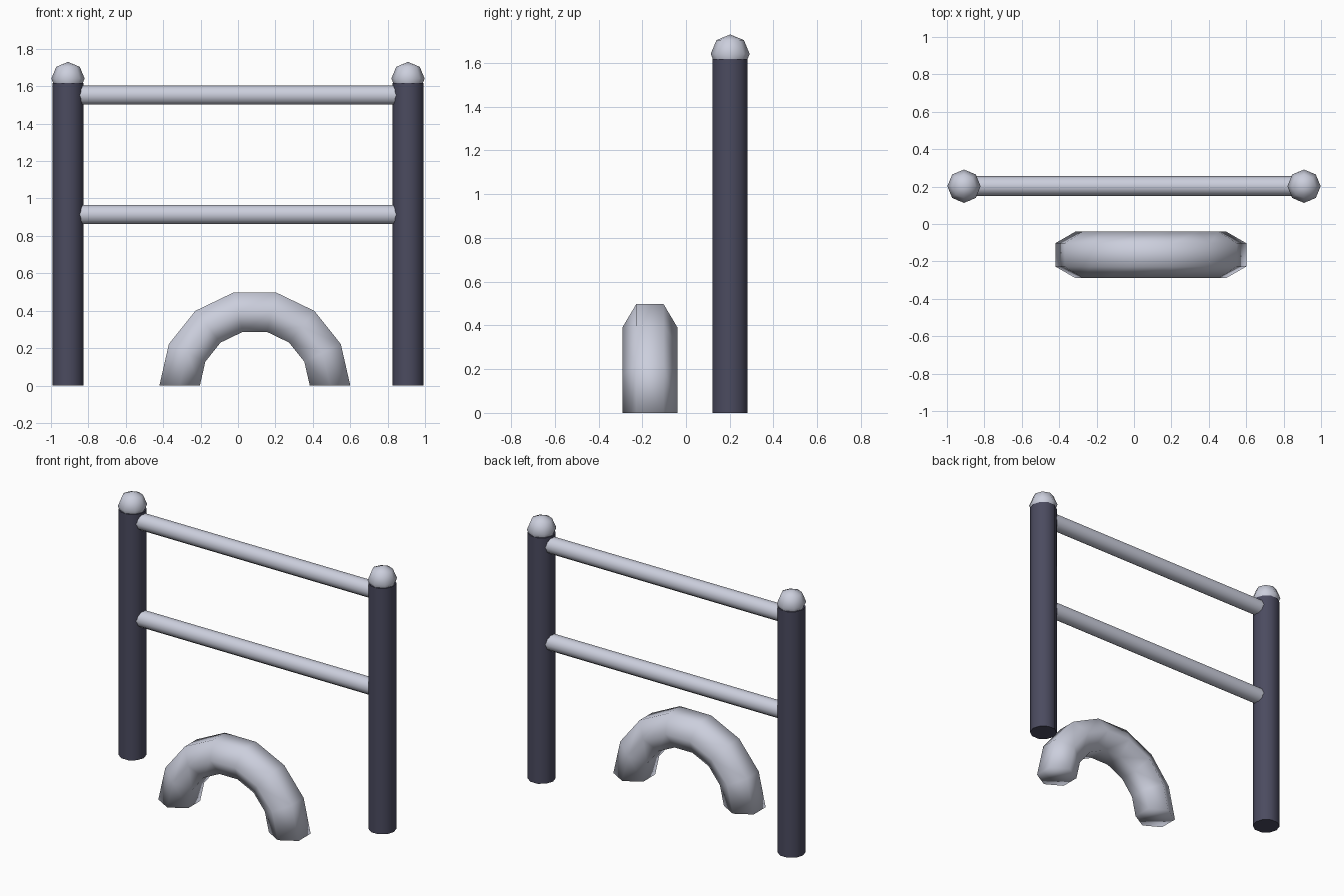
import bpy, bmesh, math
from mathutils import Matrix, Vector

cube = bpy.data.objects.get("Cube")
if cube:
    bpy.data.objects.remove(cube)


def material(name, rgb):
    m = bpy.data.materials.new(name)
    m.use_nodes = True
    m.diffuse_color = (*rgb, 1)
    m.node_tree.nodes["Principled BSDF"].inputs["Base Color"].default_value = (*rgb, 1)
    return m


light = material("pale grey", (0.60, 0.62, 0.72))
dark = material("dark slate", (0.07, 0.07, 0.115))


def finish(bm, name, mat, sharp_angle=None):
    """Turn a bmesh into a smooth shaded object."""
    bmesh.ops.recalc_face_normals(bm, faces=bm.faces)
    for f in bm.faces:
        f.smooth = True
    if sharp_angle:
        for e in bm.edges:
            e.smooth = e.calc_face_angle(0) < math.radians(sharp_angle)
    mesh = bpy.data.meshes.new(name)
    bm.to_mesh(mesh)
    bm.free()
    mesh.materials.append(mat)
    obj = bpy.data.objects.new(name, mesh)
    bpy.context.collection.objects.link(obj)
    return obj


def rod(name, start, end, radius, first_corner, mat):
    """Ten-sided rod with one corner in the given direction."""
    start, end, u = Vector(start), Vector(end), Vector(first_corner)
    v = (end - start).normalized().cross(u)
    bm = bmesh.new()
    rings = []
    for p in (start, end):
        rings.append([bm.verts.new(p + radius * (u * math.cos(a) + v * math.sin(a)))
                      for a in (math.tau * i / 10 for i in range(10))])
        bm.faces.new(rings[-1])
    for i in range(10):
        j = (i + 1) % 10
        bm.faces.new((rings[0][i], rings[0][j], rings[1][j], rings[1][i]))
    return finish(bm, name, mat, 50)


POST_X, POST_Y = 0.909, 0.202

# Posts with round caps
for side, s in (("left", 1), ("right", -1)):
    x = s * POST_X
    rod(side + "_post", (x, POST_Y, 0), (x, POST_Y, 1.617), 0.084, (1, 0, 0), dark)
    bm = bmesh.new()
    bmesh.ops.create_uvsphere(bm, u_segments=8, v_segments=4, radius=0.089,
                              matrix=Matrix.Translation((x, POST_Y, 1.641)))
    finish(bm, side + "_post_cap", light)

# Rails between the posts
for name, z in (("upper_rail", 1.552), ("lower_rail", 0.914)):
    rod(name, (-POST_X, POST_Y, z), (POST_X, POST_Y, z), 0.0535, (0, 1, 0), light)

# Half ring standing on the ground, with a six-sided section
bm = bmesh.new()
rings = []
for i in range(8):
    a = math.pi * i / 7
    ring = []
    for k in range(6):
        t = math.tau * k / 6
        r = 0.402 + 0.125 * math.sin(t)
        ring.append(bm.verts.new((0.09 + r * math.cos(a),
                                  -0.165 + 0.125 * math.cos(t), r * math.sin(a))))
    rings.append(ring)
for a, b in zip(rings, rings[1:]):
    for k in range(6):
        n = (k + 1) % 6
        bm.faces.new((a[k], a[n], b[n], b[k]))
bm.faces.new(rings[0])
bm.faces.new(rings[-1])
finish(bm, "ground_arch", light)
